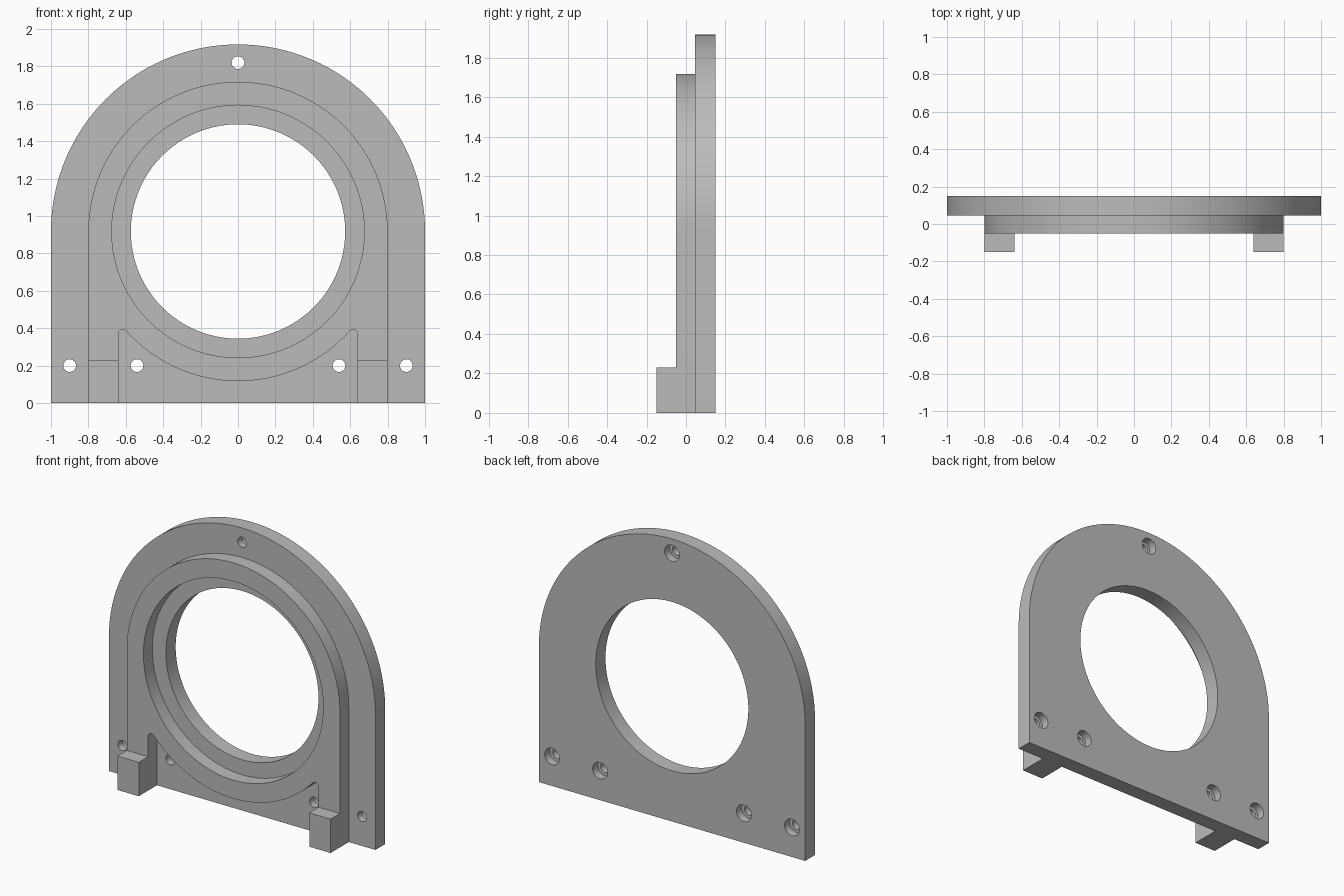
import bpy, bmesh
from math import sin, cos, pi, radians, atan2, sqrt

if "Cube" in bpy.data.objects:
    bpy.data.objects.remove(bpy.data.objects["Cube"])

CZ = 0.917                                # height of the bore centre
BACK, STEP, FACE, TOE = 0.15, 0.045, -0.05, -0.15   # depth levels along y

grey = bpy.data.materials.new("machined grey")
grey.use_nodes = True
grey.diffuse_color = (0.5, 0.5, 0.5, 1)
grey.node_tree.nodes["Principled BSDF"].inputs["Base Color"].default_value = (0.5, 0.5, 0.5, 1)


def arc(cx, cz, r, a0, a1, n):
    return [(cx + r * cos(a0 + (a1 - a0) * i / n), cz + r * sin(a0 + (a1 - a0) * i / n))
            for i in range(n + 1)]


def prism(name, outline, y0, y1):
    """Extrude an x-z outline from y0 to y1."""
    bm = bmesh.new()
    face = bm.faces.new([bm.verts.new((x, y0, z)) for x, z in outline])
    ext = bmesh.ops.extrude_face_region(bm, geom=[face])
    moved = [v for v in ext["geom"] if isinstance(v, bmesh.types.BMVert)]
    bmesh.ops.translate(bm, verts=moved, vec=(0, y1 - y0, 0))
    bmesh.ops.recalc_face_normals(bm, faces=bm.faces)
    mesh = bpy.data.meshes.new(name)
    bm.to_mesh(mesh)
    bm.free()
    mesh.materials.append(grey)
    ob = bpy.data.objects.new(name, mesh)
    bpy.context.collection.objects.link(ob)
    return ob


def disc(name, x, z, r, y0, y1, n=32):
    return prism(name, arc(x, z, r, 0, 2 * pi, n)[:-1], y0, y1)


def arch(name, r, y0, y1):
    return prism(name, [(-r, 0), (r, 0)] + arc(0, CZ, r, 0, pi, 96), y0, y1)


def combine(ob, tool, operation):
    """Apply a boolean and remove the tool object."""
    mod = ob.modifiers.new("bool", 'BOOLEAN')
    mod.operation, mod.solver, mod.object = operation, 'EXACT', tool
    bpy.context.view_layer.update()
    evaluated = ob.evaluated_get(bpy.context.evaluated_depsgraph_get())
    mesh = bpy.data.meshes.new_from_object(evaluated)
    ob.modifiers.clear()
    ob.data = mesh
    bpy.data.objects.remove(tool)


# Raised collar with a foot at each lower corner
collar = arch("collar", 0.8, FACE, STEP)
for s in (-1, 1):
    foot = prism("foot", [(s * 0.6, 0), (s * 0.8, 0), (s * 0.8, 0.23), (s * 0.6, 0.23)], TOE, STEP)
    combine(collar, foot, 'UNION')

# Notch between the feet, following the ring, with rounded upper corners
fr, ring = 0.025, 0.8
fx = 0.64 - fr
dz = sqrt((ring + fr) ** 2 - fx ** 2)
lean = atan2(dz, fx)
notch = [(-0.64, -0.1)] + arc(-fx, CZ - dz, fr, pi, lean, 12)
notch += arc(0, CZ, ring, pi + lean, 2 * pi - lean, 48)[1:-1]
notch += arc(fx, CZ - dz, fr, pi - lean, 0, 12) + [(0.64, -0.1)]
combine(collar, prism("notch_cutter", notch, -0.3, 0.2), 'DIFFERENCE')

# Bearing recess through the collar
combine(collar, disc("recess_cutter", 0, CZ, 0.675, -0.3, 0.2, 128), 'DIFFERENCE')

# Back plate with the main bore and counterbored screw holes
plate = arch("flange_plate", 1.0, STEP, BACK)
combine(plate, disc("bore_cutter", 0, CZ, 0.573, -0.3, 0.3, 128), 'DIFFERENCE')
for x, z in [(-0.9, 0.2), (-0.54, 0.2), (0.54, 0.2), (0.9, 0.2), (0, 1.82)]:
    combine(plate, disc("hole_cutter", x, z, 0.034, -0.3, 0.3), 'DIFFERENCE')
    combine(plate, disc("counterbore_cutter", x, z, 0.056, BACK - 0.055, 0.3), 'DIFFERENCE')

# Join into one solid housing
combine(plate, collar, 'UNION')
plate.name = "bearing_housing"
bpy.ops.object.select_all(action='DESELECT')
plate.select_set(True)
bpy.context.view_layer.objects.active = plate
bpy.ops.object.shade_smooth_by_angle(angle=radians(30))
